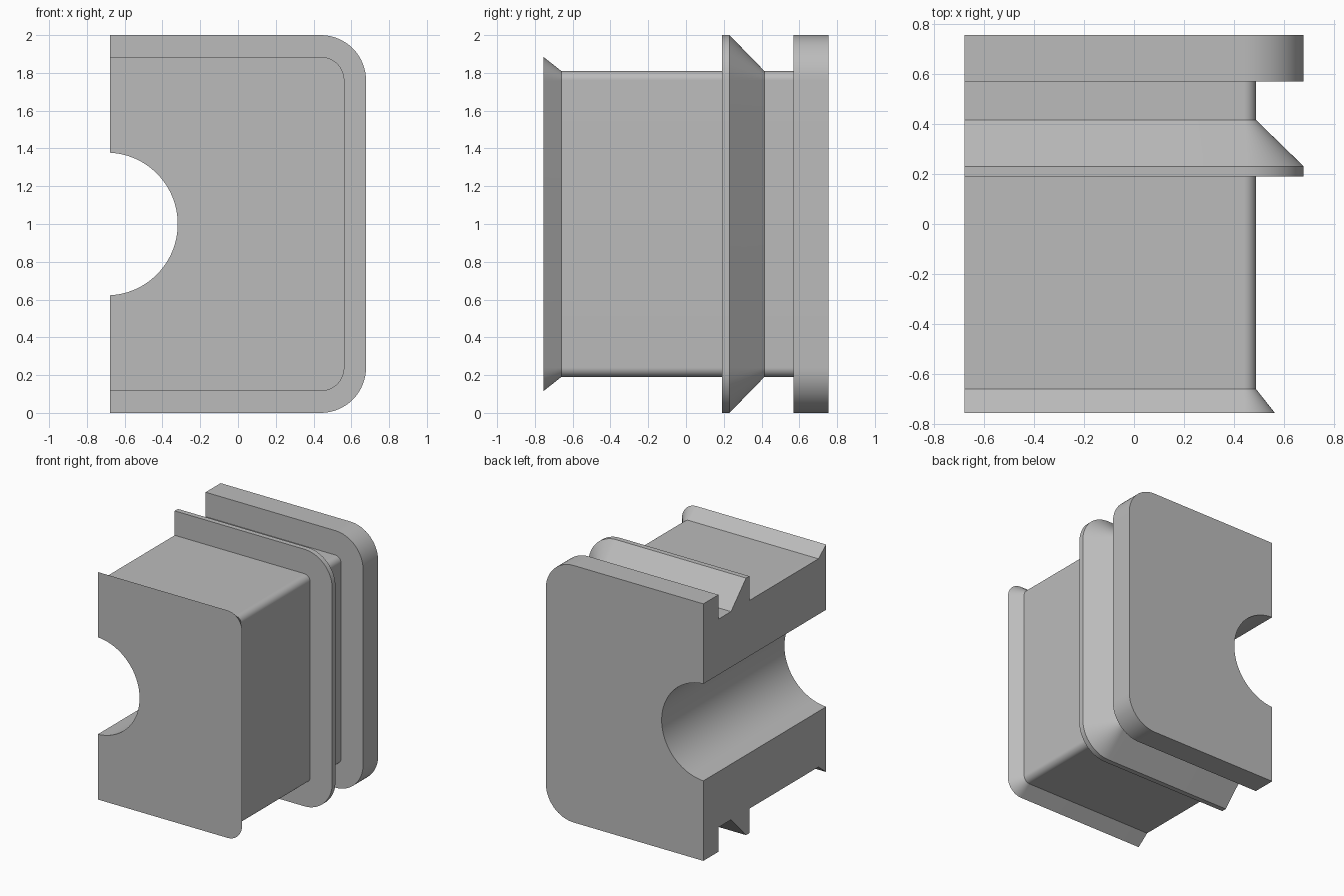
import bpy
import bmesh
from math import sin, cos, pi, acos, radians

cube = bpy.data.objects.get("Cube")
if cube:
    bpy.data.objects.remove(cube)

CUT_X = -0.678               # flat sectioned side
CORNER_X, CORNER_R = 0.438, 0.24
BORE_X, BORE_R = -0.697, 0.378
STEPS = 16

# Side profile: (y, inset from the full outline)
PROFILE = [(-0.755, 0.115), (-0.66, 0.19), (0.19, 0.19), (0.19, 0),
           (0.23, 0), (0.415, 0.19), (0.57, 0.19), (0.57, 0), (0.755, 0)]


def outline(inset):
    """Open rounded outline from the lower cut edge round to the upper one."""
    r = CORNER_R - inset
    pts = [(CUT_X, inset)]
    for start, cz in ((-pi / 2, CORNER_R), (0, 2 - CORNER_R)):
        for i in range(STEPS + 1):
            a = start + pi / 2 * i / STEPS
            pts.append((CORNER_X + r * cos(a), cz + r * sin(a)))
    pts.append((CUT_X, 2 - inset))
    return pts


def bore_arc():
    """Bore arc from the upper cut edge to the lower one."""
    a = acos((CUT_X - BORE_X) / BORE_R)
    n = STEPS * 3
    return [(BORE_X + BORE_R * cos(a - 2 * a * i / n),
             1 + BORE_R * sin(a - 2 * a * i / n)) for i in range(n + 1)]


def add_ring(bm, pts, y):
    return [bm.verts.new((x, y, z)) for x, z in pts]


def bridge(bm, a, b):
    for i in range(len(a) - 1):
        bm.faces.new((a[i], a[i + 1], b[i + 1], b[i]))


bm = bmesh.new()

# Grooved outer skin and half bore
rings = [add_ring(bm, outline(inset), y) for y, inset in PROFILE]
for a, b in zip(rings, rings[1:]):
    bridge(bm, a, b)
bores = [add_ring(bm, bore_arc(), PROFILE[k][0]) for k in (0, -1)]
bridge(bm, *bores)

# Front and back faces
for k in (0, -1):
    bm.faces.new(rings[k] + bores[k])

# Flat cut faces below and above the bore
for end in (0, -1):
    bm.faces.new([r[end] for r in rings] + [bores[1][-1 - end], bores[0][-1 - end]])

bmesh.ops.recalc_face_normals(bm, faces=bm.faces[:])
mesh = bpy.data.meshes.new("grooved_half_block")
bm.to_mesh(mesh)
bm.free()
block = bpy.data.objects.new("grooved_half_block", mesh)
bpy.context.collection.objects.link(block)

# Plain grey material
grey = bpy.data.materials.new("plain grey")
grey.use_nodes = True
colour = (0.5, 0.5, 0.5, 1)
grey.diffuse_color = colour
grey.node_tree.nodes["Principled BSDF"].inputs["Base Color"].default_value = colour
mesh.materials.append(grey)

# Smooth corners and bore, crisp edges
bpy.ops.object.select_all(action="DESELECT")
block.select_set(True)
bpy.context.view_layer.objects.active = block
bpy.ops.object.shade_smooth_by_angle(angle=radians(25))
